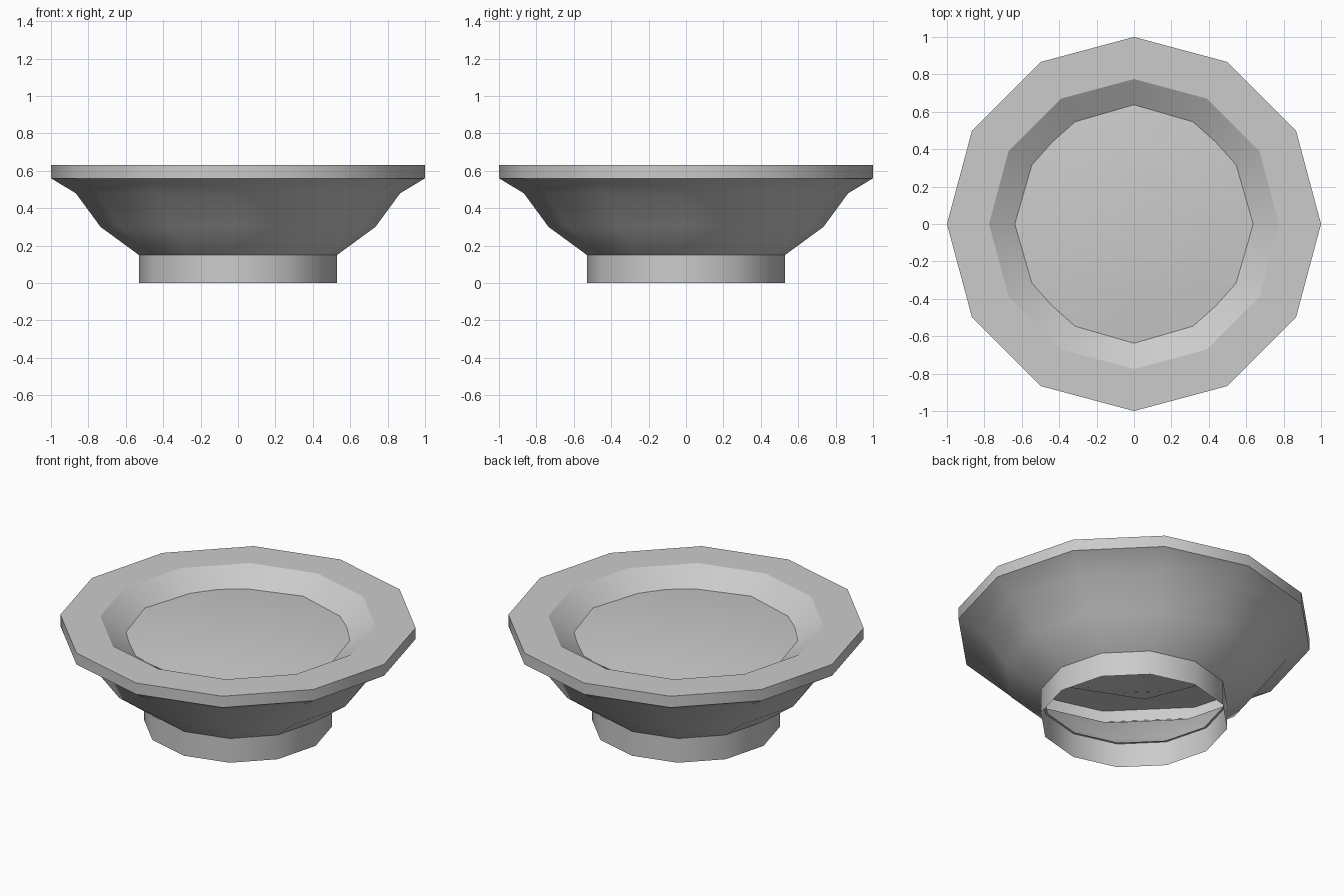
import bpy
import bmesh
from math import cos, sin, tau, radians

cube = bpy.data.objects.get("Cube")
if cube:
    bpy.data.objects.remove(cube, do_unlink=True)

# Single stone colour
stone = bpy.data.materials.new("grey_stone")
stone.use_nodes = True
grey = (0.6, 0.6, 0.6, 1.0)
stone.diffuse_color = grey
bsdf = stone.node_tree.nodes["Principled BSDF"]
bsdf.inputs["Base Color"].default_value = grey
bsdf.inputs["Roughness"].default_value = 0.8


def lathe(name, profile, sides=12, apex=None):
    """Spin (radius, height) points into a faceted shell, closed at an apex if given."""
    bm = bmesh.new()
    rings = []
    for r, z in profile:
        angles = [tau * i / sides for i in range(sides)]
        rings.append([bm.verts.new((r * cos(a), r * sin(a), z)) for a in angles])
    for low, high in zip(rings, rings[1:]):
        for i in range(sides):
            j = (i + 1) % sides
            bm.faces.new((low[i], low[j], high[j], high[i]))
    if apex is not None:
        tip = bm.verts.new((0, 0, apex))
        for i in range(sides):
            bm.faces.new((rings[-1][i], rings[-1][(i + 1) % sides], tip))
    mesh = bpy.data.meshes.new(name)
    bm.to_mesh(mesh)
    bm.free()
    mesh.materials.append(stone)
    obj = bpy.data.objects.new(name, mesh)
    bpy.context.collection.objects.link(obj)
    bpy.ops.object.select_all(action="DESELECT")
    obj.select_set(True)
    bpy.context.view_layer.objects.active = obj
    bpy.ops.object.shade_smooth_by_angle(angle=radians(31))


# Open foot ring
lathe("foot_ring", [(0.53, 0), (0.53, 0.15)])

# Hollow bowl with inner ledge, flared side, upright lip, flat rim and sloped inner edge
lathe("bowl", [(0.515, 0.15), (0.53, 0.15), (0.735, 0.3), (0.867, 0.48), (1, 0.56),
               (1, 0.63), (0.775, 0.63), (0.63, 0.536)])

# Gently domed basin floor, running just under the sloped edge
lathe("basin_floor", [(0.69, 0.535), (0.45, 0.562), (0.25, 0.575)], sides=8, apex=0.58)
